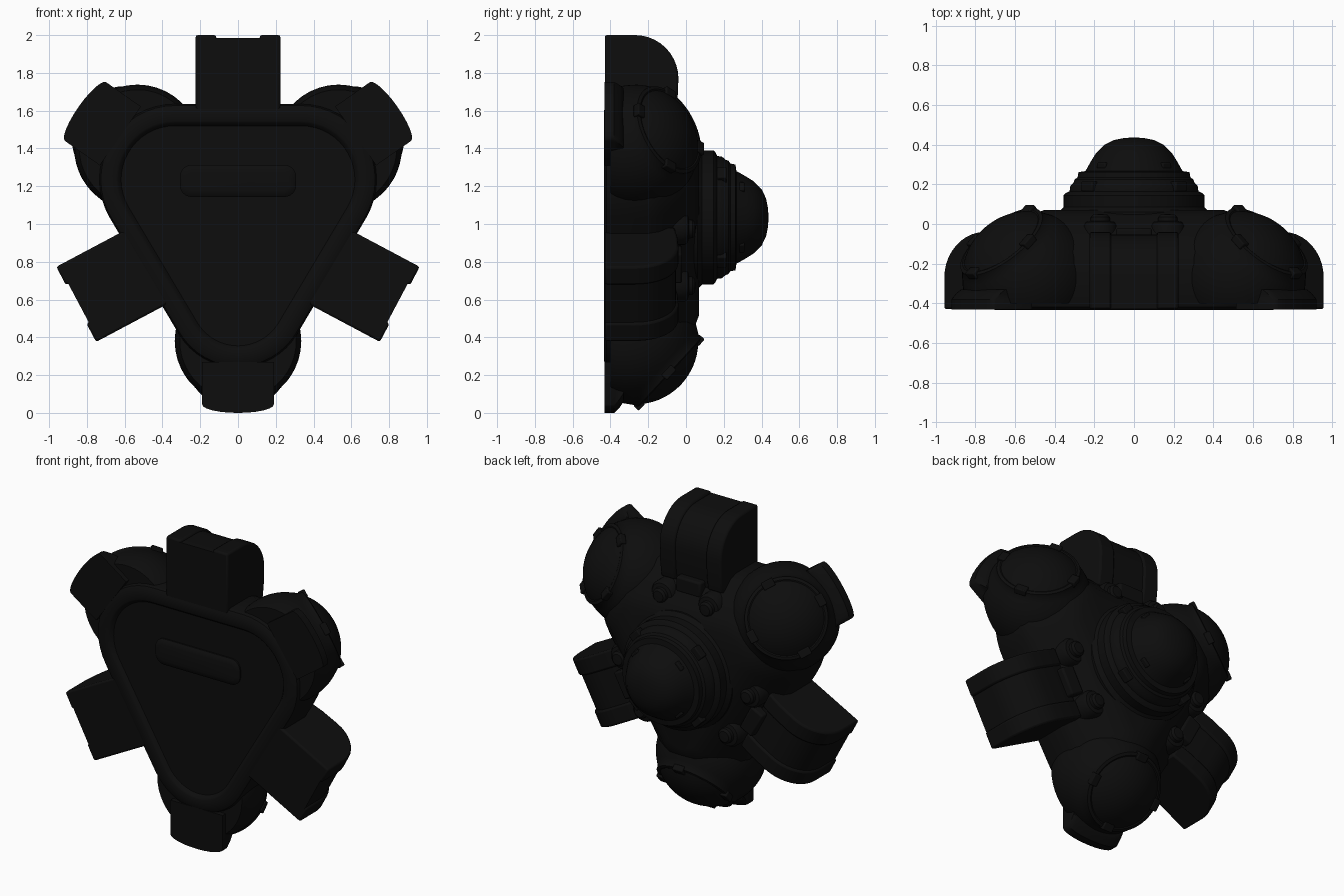
import bpy, bmesh, math
from math import sin, cos, radians, pi
from mathutils import Matrix, Vector

if "Cube" in bpy.data.objects:
    bpy.data.objects.remove(bpy.data.objects["Cube"])

BLACK = bpy.data.materials.new("matte_black")
BLACK.diffuse_color = (0.004, 0.004, 0.004, 1)
BLACK.use_nodes = True
BLACK.node_tree.nodes["Principled BSDF"].inputs["Base Color"].default_value = BLACK.diffuse_color
HUB_Z = 1.03


def arm(deg):
    """Frame at the hub whose local z points outward at the given angle."""
    return Matrix.Translation((0, 0, HUB_Z)) @ Matrix.Rotation(radians(90 - deg), 4, 'Y')


def finish(name, bm, mat=Matrix(), bevel=0.0, clip=None):
    bm.transform(mat)
    if clip is not None:
        geom = bm.verts[:] + bm.edges[:] + bm.faces[:]
        cut = bmesh.ops.bisect_plane(bm, geom=geom, plane_co=(0, clip, 0),
                                     plane_no=(0, -1, 0), clear_outer=True)
        edges = [e for e in cut['geom_cut'] if isinstance(e, bmesh.types.BMEdge)]
        bmesh.ops.holes_fill(bm, edges=edges)
    bmesh.ops.recalc_face_normals(bm, faces=bm.faces[:])
    me = bpy.data.meshes.new(name)
    bm.to_mesh(me)
    bm.free()
    me.materials.append(BLACK)
    ob = bpy.data.objects.new(name, me)
    bpy.context.collection.objects.link(ob)
    if bevel:
        mod = ob.modifiers.new("bevel", 'BEVEL')
        mod.width, mod.segments, mod.limit_method = bevel, 2, 'ANGLE'
        mod.angle_limit = radians(40)
    bpy.ops.object.select_all(action='DESELECT')
    ob.select_set(True)
    bpy.context.view_layer.objects.active = ob
    bpy.ops.object.shade_smooth_by_angle(angle=radians(35))
    return ob


def loft(name, rings, **kw):
    """Skin closed loops of equal length and cap both ends."""
    bm = bmesh.new()
    loops = [[bm.verts.new(p) for p in ring] for ring in rings]
    for a, b in zip(loops, loops[1:]):
        for i in range(len(a)):
            j = (i + 1) % len(a)
            bm.faces.new((a[i], a[j], b[j], b[i]))
    bm.faces.new(loops[0])
    bm.faces.new(loops[-1])
    return finish(name, bm, **kw)


def lathe(name, profile, n=48, **kw):
    """Turn (radius, height) points around local z."""
    return loft(name, [[(max(r, .002) * cos(2 * pi * i / n), max(r, .002) * sin(2 * pi * i / n), h)
                        for i in range(n)] for r, h in profile], **kw)


def box(name, size, mat, bevel=0.006):
    bm = bmesh.new()
    bmesh.ops.create_cube(bm, size=1, matrix=Matrix.Diagonal((*size, 1)))
    return finish(name, bm, mat, bevel)


def triangle(y, off):
    """Rounded triangle outline grown by off."""
    pts = []
    for cx, cz, r, a0, a1 in ((.334, 1.235, .4, -31, 90), (-.334, 1.235, .4, 90, 211),
                              (0, .605, .365, 211, 329)):
        for i in range(17):
            a = radians(a0 + (a1 - a0) * i / 16)
            pts.append((cx + (r + off) * cos(a), y, cz + (r + off) * sin(a)))
    return pts


# Main housing: recessed front panel, rim, wall, sloping back
loft("housing", [triangle(*l) for l in (
    (-.41, -.115), (-.43, -.1), (-.435, -.09), (-.435, -.035), (-.42, -.008), (-.4, 0),
    (-.2, 0), (-.14, -.02), (-.03, -.12), (.04, -.2), (.07, -.28))])

# Grip bar on the front panel
bar = []
for y, off in ((-.40, 0), (-.42, 0), (-.43, -.015), (-.434, -.035)):
    ring = []
    for sx, sz, a0 in ((1, 1, 0), (-1, 1, 90), (-1, -1, 180), (1, -1, 270)):
        for i in range(7):
            a = radians(a0 + 15 * i)
            ring.append((sx * .245 + (.063 + off) * cos(a), y,
                         1.228 + sz * .022 + (.063 + off) * sin(a)))
    bar.append(ring)
loft("grip_bar", bar)

# Central stepped hub with dome
TO_BACK = Matrix.Rotation(-pi / 2, 4, 'X')
hub_mat = Matrix.Translation((0, 0, 1.035)) @ TO_BACK
lathe("hub", [(.38, -.02), (.38, .06), (.355, .085), (.355, .145), (.345, .155), (.325, .165),
              (.322, .19), (.305, .21), (.3, .225), (.285, .235), (.28, .262), (.245, .267),
              (.235, .285), (.215, .32), (.19, .36), (.15, .4), (.1, .424), (.05, .434),
              (0, .437)], n=64, mat=hub_mat)
for k in range(4):
    spin = hub_mat @ Matrix.Rotation(pi / 4 + k * pi / 2, 4, 'Z')
    box("hub_tab", (.05, .08, .05), spin @ Matrix.Translation((.315, 0, .19)))
    box("dome_tab", (.03, .06, .03), spin @ Matrix.Translation((.222, 0, .295)))


# Rounded lugs: two cheeks around a slightly lower middle, with two knobs
def lug_profile(x, s):
    pts = [(x, -.43, .52), (x, -.43, .97 - s), (x, -.27 - s, .97 - s)]
    for i in range(1, 11):
        a = radians(9 * i)
        pts.append((x, -.27 + (.23 - s) * sin(a), .74 + (.23 - s) * cos(a)))
    return pts + [(x, -.045 - s, .62), (x, -.06 - s, .52)]


for deg in (90, -28, 208):
    m = arm(deg)
    loft("lug_core", [lug_profile(-.13, .014), lug_profile(.13, .014)], mat=m)
    for s in (-1, 1):
        loft("lug_cheek", [lug_profile(s * .115, 0), lug_profile(s * .225, 0)],
             mat=m, bevel=.012)
        lathe("knob", [(.085, -.14), (.085, -.01), (.072, .01), (.05, .015), (.048, .035),
                       (.035, .048), (0, .05)], n=24,
              mat=m @ Matrix.Translation((s * .17, 0, .44)) @ TO_BACK)
    box("lug_plate", (.18, .16, .1), m @ Matrix.Translation((0, -.1, .52)), .012)

# Ball pods at the corners, tilted outward, each with ring, tabs and foot
R = .335
pod = [(R * cos(radians(a)), R * sin(radians(a))) for a in range(-90, 41, 6)]
pod += [(.252, .226), (.25, .246), (.232, .252), (.224, .249)]
pod += [(R * cos(radians(a)), R * sin(radians(a))) for a in range(50, 91, 5)]
axis = Vector((0, .735, .68)).to_track_quat('Z', 'X').to_matrix().to_4x4()
for deg in (35, 145, 270):
    m = arm(deg)
    pm = m @ Matrix.Translation((0, -.27, .65)) @ axis
    lathe("pod", pod, n=56, mat=pm, clip=-.40)
    for k in range(4):
        box("pod_tab", (.05, .075, .04),
            pm @ Matrix.Rotation(k * pi / 2, 4, 'Z') @ Matrix.Translation((.232, 0, .245)))
    plan = [(-.19, .76), (.19, .76)]
    plan += [(.19 * cos(radians(a)), .985 + .045 * sin(radians(a))) for a in range(0, 181, 15)]
    loft("foot", [[(x, y, z - d if z > .8 else z) for x, z in plan]
                  for y, d in ((-.432, 0), (-.38, 0), (-.35, .03), (-.33, .06))], mat=m)
